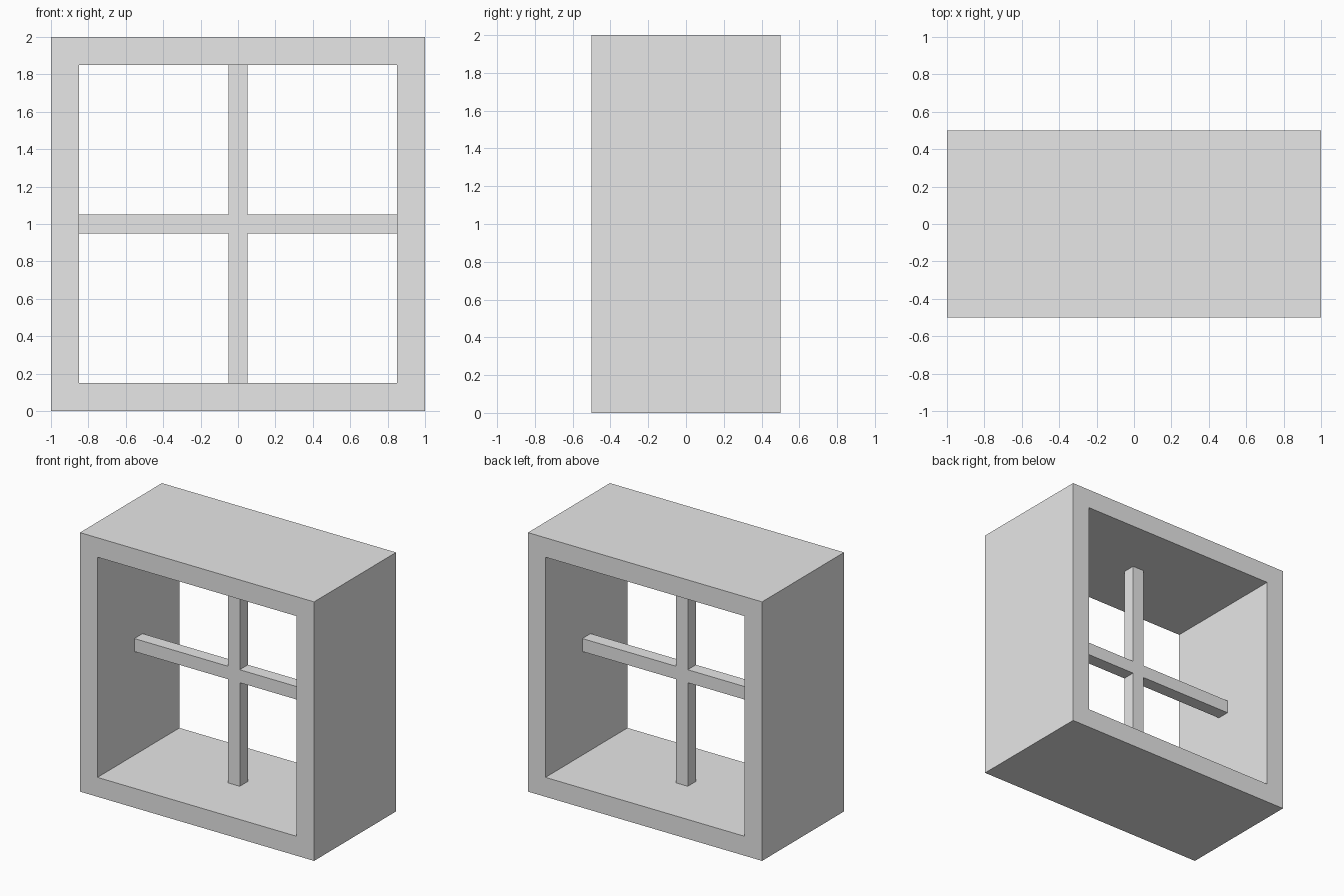
import bpy
import bmesh

HALF = 1.0      # half width and half height of the frame
INNER = 0.85    # half size of the opening
DEPTH = 0.5     # half depth of the frame
BAR = 0.05      # half thickness of the glazing bars

if "Cube" in bpy.data.objects:
    bpy.data.objects.remove(bpy.data.objects["Cube"], do_unlink=True)

grey = bpy.data.materials.new("light grey")
grey.use_nodes = True
colour = (0.8, 0.8, 0.8, 1)
grey.diffuse_color = colour
grey.node_tree.nodes["Principled BSDF"].inputs["Base Color"].default_value = colour


def extruded(name, loops, half_depth):
    """Solid from nested front outlines (x, z); a second outline is a hole."""
    bm = bmesh.new()
    rings = []
    for y in (-half_depth, half_depth):
        rings.append([[bm.verts.new((x, y, z + HALF)) for x, z in loop] for loop in loops])
    n = len(loops[0])
    for i in range(n):
        j = (i + 1) % n
        for front, back in zip(*rings):
            bm.faces.new((front[i], front[j], back[j], back[i]))
        if len(loops) == 2:
            for outer, inner in rings:
                bm.faces.new((outer[i], outer[j], inner[j], inner[i]))
    if len(loops) == 1:
        for ring in rings:
            bm.faces.new(ring[0])
    bmesh.ops.recalc_face_normals(bm, faces=bm.faces)
    mesh = bpy.data.meshes.new(name)
    bm.to_mesh(mesh)
    bm.free()
    mesh.materials.append(grey)
    obj = bpy.data.objects.new(name, mesh)
    bpy.context.collection.objects.link(obj)
    return obj


def square(r):
    return [(-r, -r), (r, -r), (r, r), (-r, r)]


# Deep outer frame with a square opening
extruded("window_frame", [square(HALF), square(INNER)], DEPTH)

# Crossed glazing bars in one piece, an arm toward each side of the opening
cross = []
x, z = 1, 0
for _ in range(4):
    sx, sz = -z, x
    cross += [(x * INNER - sx * BAR, z * INNER - sz * BAR),
              (x * INNER + sx * BAR, z * INNER + sz * BAR),
              ((x + sx) * BAR, (z + sz) * BAR)]
    x, z = sx, sz
extruded("glazing_bars", [cross], BAR)
